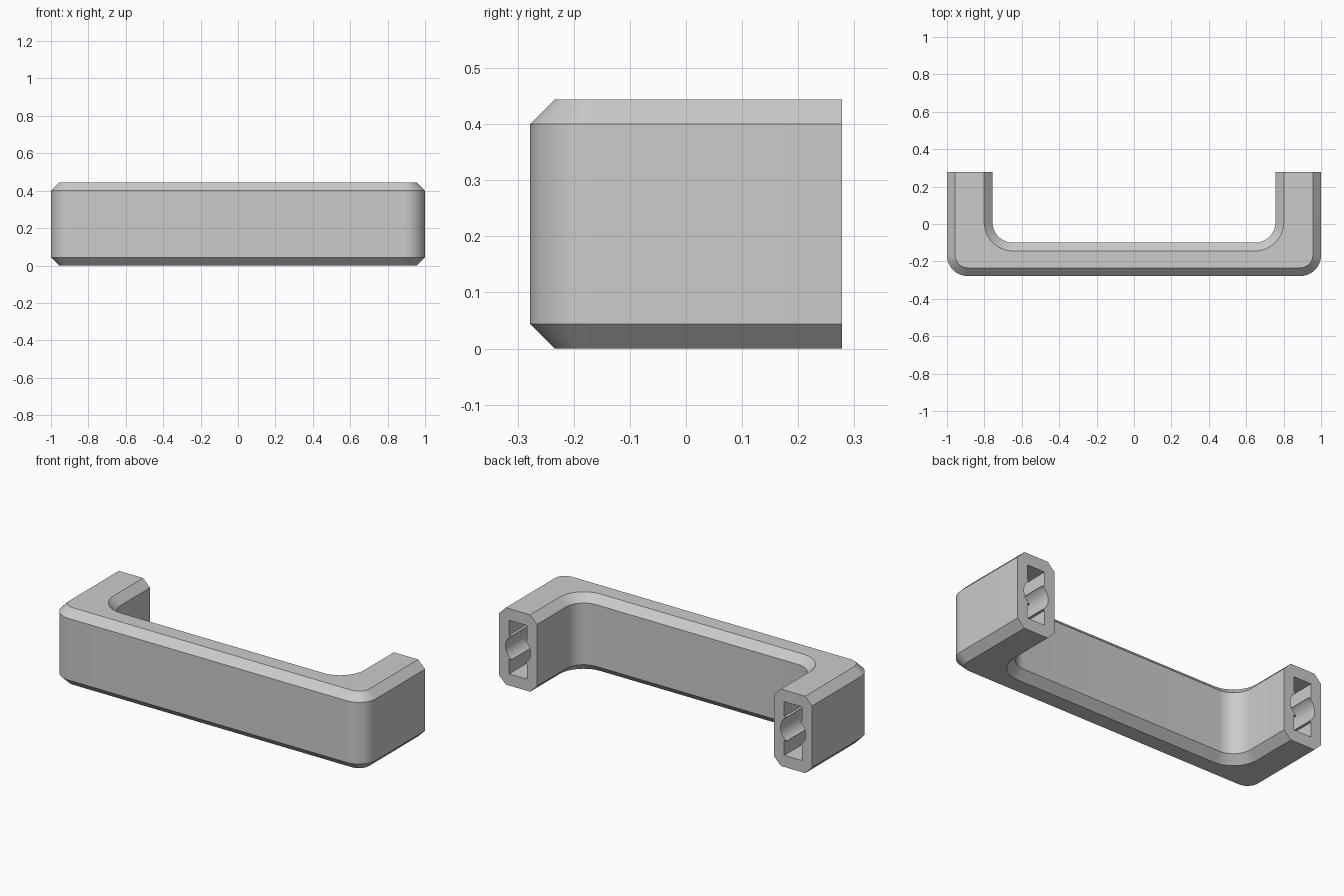
import bpy
import bmesh
import math

cube = bpy.data.objects.get("Cube")
if cube:
    bpy.data.objects.remove(cube, do_unlink=True)

HEIGHT, BACK, CHAMFER = 0.444, 0.278, 0.044
RADIUS = 0.111
CORNER_STEPS = 16
LEG_X, MID_Z = 0.8785, HEIGHT / 2

grey = bpy.data.materials.new("plain grey")
grey.use_nodes = True
colour = (0.6, 0.6, 0.6, 1)
grey.diffuse_color = colour
grey.node_tree.nodes["Principled BSDF"].inputs["Base Color"].default_value = colour


def u_path(wall_x, wall_y, radius):
    """U-shaped outline with rounded corners, from the left end to the right end."""
    cx, cy = wall_x - radius, wall_y + radius
    half = [(wall_x, BACK)]
    for i in range(CORNER_STEPS + 1):
        a = -math.pi / 2 * i / CORNER_STEPS
        half.append((cx + radius * math.cos(a), cy + radius * math.sin(a)))
    return half + [(-x, y) for x, y in reversed(half)]


def outer(inset):
    return u_path(1 - inset, -BACK + inset, RADIUS - inset)


def inner(inset):
    return u_path(0.757 + inset, -0.1 - inset, RADIUS + inset)


def finish(name, bm):
    bmesh.ops.recalc_face_normals(bm, faces=bm.faces)
    mesh = bpy.data.meshes.new(name)
    bm.to_mesh(mesh)
    bm.free()
    mesh.materials.append(grey)
    obj = bpy.data.objects.new(name, mesh)
    bpy.context.collection.objects.link(obj)
    return obj


# Handle body: chamfered section carried round the U
c, h = CHAMFER, HEIGHT
section = [(outer, c, 0), (outer, 0, c), (outer, 0, h - c), (outer, c, h),
           (inner, c, h), (inner, 0, h - c), (inner, 0, c), (inner, c, 0)]
bm = bmesh.new()
rails = [[bm.verts.new((x, y, z)) for x, y in path(inset)]
         for path, inset, z in section]
for a, b in zip(rails, rails[1:] + rails[:1]):
    for i in range(len(a) - 1):
        bm.faces.new((a[i], a[i + 1], b[i + 1], b[i]))
bm.faces.new([rail[0] for rail in rails])
bm.faces.new([rail[-1] for rail in rails])
handle = finish("handle", bm)


def box_cutter(name, x, z, width, height, depth):
    bm = bmesh.new()
    bmesh.ops.create_cube(bm, size=1)
    bmesh.ops.scale(bm, vec=(width, depth * 2, height), verts=bm.verts)
    bmesh.ops.translate(bm, vec=(x, BACK, z), verts=bm.verts)
    return finish(name, bm)


def round_cutter(name, x, radius, depth):
    bpy.ops.mesh.primitive_cylinder_add(
        vertices=48, radius=radius, depth=depth * 2,
        location=(x, BACK, MID_Z), rotation=(math.pi / 2, 0, 0))
    obj = bpy.context.object
    obj.name = name
    obj.data.materials.append(grey)
    return obj


def cut(target, cutter):
    mod = target.modifiers.new("cut", 'BOOLEAN')
    mod.operation = 'DIFFERENCE'
    mod.solver = 'EXACT'
    mod.object = cutter
    bpy.ops.object.select_all(action='DESELECT')
    bpy.context.view_layer.objects.active = target
    target.select_set(True)
    bpy.ops.object.modifier_apply(modifier=mod.name)
    bpy.data.objects.remove(cutter, do_unlink=True)


# Screw hole with a pocket above and below in each leg end
for side in (1, -1):
    x = side * LEG_X
    for dz in (0.112, -0.112):
        cut(handle, box_cutter("pocket_cutter", x, MID_Z + dz, 0.113, 0.086, 0.25))
    cut(handle, round_cutter("hole_cutter", x, 0.08, 0.4))

# Smooth corners, crisp chamfers
bpy.ops.object.select_all(action='DESELECT')
bpy.context.view_layer.objects.active = handle
handle.select_set(True)
bpy.ops.object.shade_smooth_by_angle(angle=math.radians(25))
